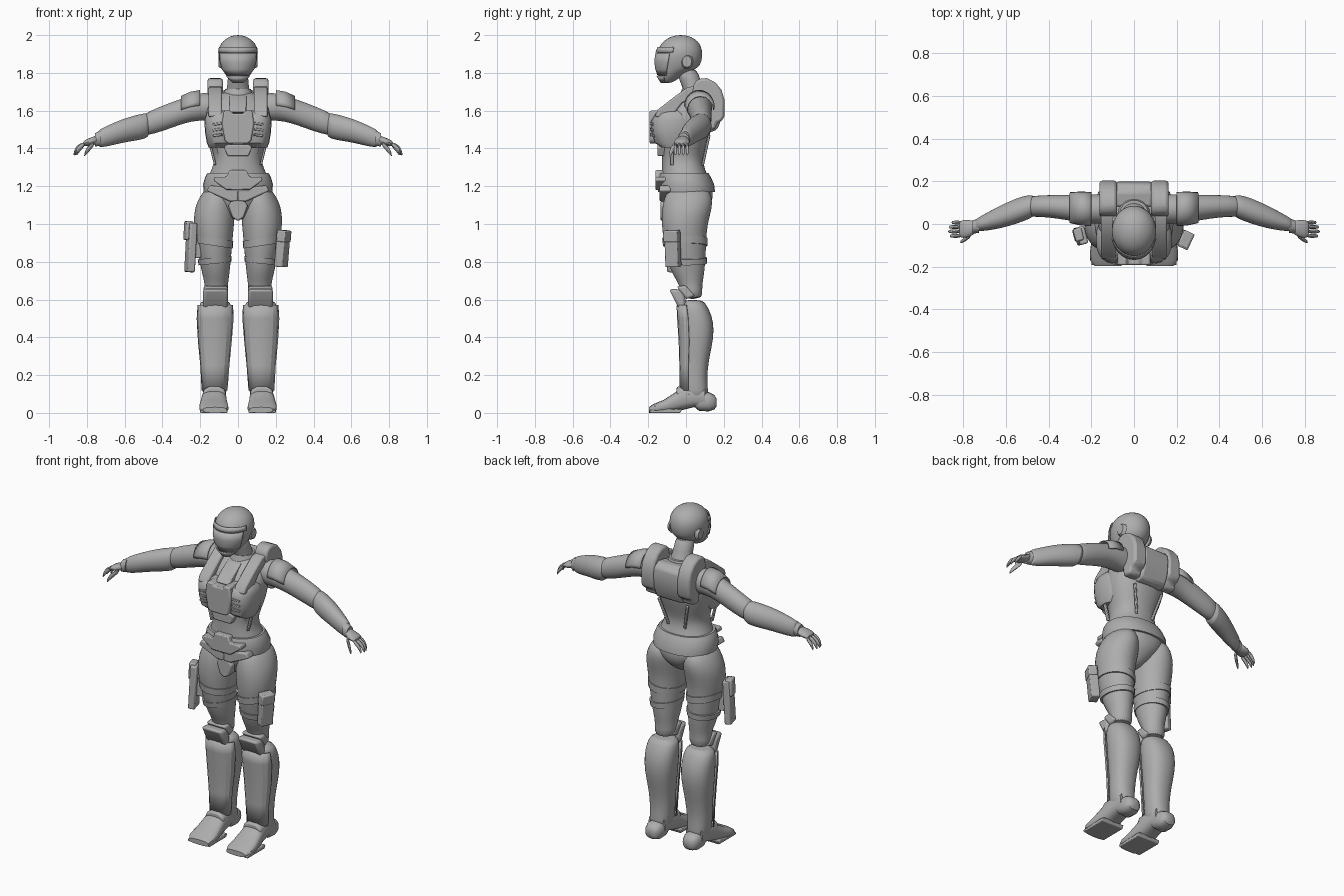
import bpy, bmesh, math
from mathutils import Matrix, Euler

grey = bpy.data.materials.new("suit_grey")
grey.diffuse_color = (0.42, 0.42, 0.42, 1)


def finish(name, bm, mirror=False, subd=0, solid=0, bevel=0, angle=35):
    me = bpy.data.meshes.new(name)
    bm.to_mesh(me)
    bm.free()
    me.materials.append(grey)
    ob = bpy.data.objects.new(name, me)
    bpy.context.collection.objects.link(ob)
    bpy.ops.object.select_all(action='DESELECT')
    ob.select_set(True)
    bpy.context.view_layer.objects.active = ob
    bpy.ops.object.shade_smooth_by_angle(angle=math.radians(angle))
    if solid:
        m = ob.modifiers.new("solid", 'SOLIDIFY')
        m.thickness, m.offset = solid, 1
    if bevel:
        m = ob.modifiers.new("bevel", 'BEVEL')
        m.width, m.segments, m.limit_method = bevel, 2, 'ANGLE'
    if subd:
        m = ob.modifiers.new("subd", 'SUBSURF')
        m.levels = m.render_levels = subd
    if mirror:
        ob.modifiers.new("mirror", 'MIRROR')
    return ob


def loft(name, axis, secs, n=20, arc=None, power=2.0, tilt=0, **kw):
    """Sections are (t, u0, u1, v0, v1) along an axis; arc in degrees makes an open plate."""
    bm = bmesh.new()
    rings = []
    for t, u0, u1, v0, v1 in secs:
        ring = []
        for i in range(n):
            a = (math.radians(arc[0] + (arc[1] - arc[0]) * i / (n - 1)) if arc
                 else 2 * math.pi * i / n)
            c, s = math.cos(a), math.sin(a)
            u = (u0 + u1) / 2 + (u1 - u0) / 2 * math.copysign(abs(c) ** (2 / power), c)
            v = (v0 + v1) / 2 + (v1 - v0) / 2 * math.copysign(abs(s) ** (2 / power), s)
            w = t + tilt * (u - (u0 + u1) / 2)
            p = {'Z': (u, v, w), 'X': (w, u, v), 'Y': (v, w, u)}[axis]
            ring.append(bm.verts.new(p))
        rings.append(ring)
    for r, q in zip(rings, rings[1:]):
        for i in range(n - 1 if arc else n):
            j = (i + 1) % n
            bm.faces.new((r[i], r[j], q[j], q[i]))
    if not arc:
        bm.faces.new(rings[0][::-1])
        bm.faces.new(rings[-1])
        bmesh.ops.recalc_face_normals(bm, faces=bm.faces)
    return finish(name, bm, **kw)


def prism(name, x0, x1, prof, **kw):
    """Side profile of (y, z) points extruded across x."""
    bm = bmesh.new()
    a = [bm.verts.new((x0, y, z)) for y, z in prof]
    b = [bm.verts.new((x1, y, z)) for y, z in prof]
    bm.faces.new(a)
    bm.faces.new(b[::-1])
    for i in range(len(prof)):
        j = (i + 1) % len(prof)
        bm.faces.new((a[j], a[i], b[i], b[j]))
    bmesh.ops.recalc_face_normals(bm, faces=bm.faces)
    return finish(name, bm, **kw)


def front_plate(name, y0, y1, prof, **kw):
    """Front profile of (x, z) points extruded along y."""
    ob = prism(name, y0, y1, prof, **kw)
    ob.data.transform(Matrix(((0, 1, 0, 0), (1, 0, 0, 0), (0, 0, 1, 0), (0, 0, 0, 1))))
    ob.data.flip_normals()
    return ob


def box(name, loc, size, rot=(0, 0, 0), **kw):
    bm = bmesh.new()
    m = Matrix.LocRotScale(loc, Euler([math.radians(r) for r in rot]), size)
    bmesh.ops.create_cube(bm, size=1, matrix=m)
    return finish(name, bm, **kw)


# Helmet: skull, raised visor, brow and ear caps
loft("helmet", 'Z', [(1.745, -.025, .025, -.125, -.08), (1.765, -.05, .05, -.14, -.045),
     (1.80, -.073, .073, -.15, .0), (1.825, -.088, .088, -.155, .068), (1.86, -.1, .1, -.158, .083),
     (1.90, -.107, .107, -.156, .089), (1.94, -.101, .101, -.143, .082), (1.97, -.08, .08, -.12, .062),
     (1.99, -.05, .05, -.085, .03), (2.0, -.02, .02, -.05, -.005)], n=24, subd=1)
loft("visor", 'Z', [(1.79, -.06, .06, -.147, -.01), (1.82, -.086, .086, -.158, .02),
     (1.86, -.098, .098, -.163, .05), (1.905, -.1, .1, -.157, .06)],
     arc=(-160, -20), solid=.005)
loft("brow", 'Z', [(1.908, -.105, .105, -.158, .085), (1.935, -.101, .101, -.148, .08)],
     arc=(-165, -15), solid=.004)
loft("ear_cap", 'X', [(.085, -.03, .04, 1.82, 1.90), (.103, -.02, .03, 1.83, 1.89)], n=10, mirror=True)
loft("jaw_guard", 'Z', [(1.75, -.03, .03, -.13, -.06), (1.785, -.068, .068, -.152, -.01)],
     arc=(-150, -30), solid=.005)
loft("neck", 'Z', [(1.66, -.075, .075, -.01, .12), (1.70, -.062, .062, -.01, .105),
     (1.76, -.054, .054, -.035, .075), (1.83, -.055, .055, -.06, .06)], subd=1)
loft("collar", 'Z', [(1.675, -.08, .08, -.03, .125), (1.71, -.064, .064, -.018, .108)], solid=.006)

# Torso and pelvis
loft("torso", 'Z', [(1.02, -.03, .03, -.075, .03), (1.05, -.055, .055, -.10, .08),
     (1.09, -.10, .10, -.115, .125), (1.14, -.155, .155, -.125, .147), (1.20, -.172, .172, -.13, .14),
     (1.26, -.155, .155, -.13, .112), (1.32, -.126, .126, -.127, .09), (1.37, -.127, .127, -.127, .095),
     (1.43, -.15, .15, -.13, .115), (1.50, -.167, .167, -.13, .135), (1.58, -.172, .172, -.125, .145),
     (1.64, -.16, .16, -.08, .142), (1.685, -.105, .105, -.03, .125), (1.705, -.06, .06, .0, .105)],
     n=28, power=2.2, subd=1)
loft("belt", 'Z', [(1.175, -.177, .177, -.142, .148), (1.21, -.178, .178, -.143, .142),
     (1.25, -.166, .166, -.14, .122), (1.265, -.157, .157, -.137, .115)],
     n=28, power=2.2, solid=.007)
front_plate("buckle", -.162, -.10, [(-.13, 1.23), (-.06, 1.18), (.06, 1.18), (.13, 1.23), (.125, 1.25),
            (.06, 1.25), (.045, 1.285), (-.045, 1.285), (-.06, 1.25), (-.125, 1.25)], bevel=.006)
front_plate("groin_plate", -.135, -.07, [(-.052, 1.10), (-.03, 1.035), (0, 1.015), (.03, 1.035),
            (.052, 1.10), (.03, 1.125), (-.03, 1.125)], bevel=.008)
front_plate("hip_panel", -.14, -.08, [(.0, 1.185), (.0, 1.12), (.045, 1.12), (.165, 1.175), (.15, 1.205)],
            mirror=True, bevel=.008)

# Chest armour: cups, centre block, upper and belly plates
loft("chest_side", 'Z', [(1.405, .03, .155, -.13, -.02), (1.43, .015, .165, -.165, .02),
     (1.49, .0, .175, -.182, .04), (1.55, .0, .178, -.182, .04), (1.585, .02, .168, -.16, .02),
     (1.60, .04, .15, -.13, -.01)], power=2.5, mirror=True)
front_plate("chest_block", -.193, -.09, [(-.085, 1.53), (-.07, 1.44), (-.05, 1.425), (.05, 1.425),
            (.07, 1.44), (.085, 1.53), (.075, 1.60), (.035, 1.60), (.03, 1.585), (-.03, 1.585),
            (-.035, 1.60), (-.075, 1.60)], bevel=.008)
for k, z in enumerate((1.47, 1.50, 1.53)):
    box("chest_rib_%d" % k, (.107, -.172, z), (.05, .025, .013), (0, 8, 18), mirror=True, bevel=.003)
front_plate("belly_plate", -.152, -.10, [(-.075, 1.405), (-.055, 1.36), (.055, 1.36), (.075, 1.405),
            (.06, 1.42), (-.06, 1.42)], bevel=.006)
prism("upper_chest_plate", -.045, .045, [(-.155, 1.59), (-.12, 1.625), (-.04, 1.68), (.02, 1.68), (-.05, 1.58)],
      bevel=.006)
prism("shoulder_strap", .085, .155, [(-.165, 1.57), (-.15, 1.605), (-.06, 1.675), (.01, 1.725),
      (.06, 1.73), (.06, 1.68), (-.02, 1.64), (-.09, 1.55)], mirror=True, bevel=.008)
for k, x in enumerate((.105, .135)):
    box("waist_cord_%d" % k, (x, -.075, 1.37), (.012, .02, .12), (0, 14, 0), mirror=True, bevel=.004)
box("back_cord", (.075, .105, 1.39), (.014, .014, .17), (-12, 15, 0), mirror=True, bevel=.004)

# Backpack
prism("pack_tower", .08, .162, [(.03, 1.70), (.045, 1.75), (.07, 1.77), (.11, 1.772), (.155, 1.75),
      (.188, 1.71), (.203, 1.66), (.203, 1.57), (.19, 1.545), (.165, 1.535), (.155, 1.50), (.10, 1.50),
      (.09, 1.6)], mirror=True, bevel=.014)
prism("pack_centre", -.085, .085, [(.08, 1.70), (.15, 1.71), (.19, 1.685), (.198, 1.64), (.19, 1.56),
      (.165, 1.50), (.13, 1.485), (.08, 1.50)], bevel=.012)

# Arms: upper sleeve, pads, forearm guard
loft("upper_arm", 'X', [(.08, .01, .13, 1.55, 1.68), (.15, .0, .14, 1.545, 1.695), (.21, .0, .14, 1.548, 1.695),
     (.28, .012, .136, 1.535, 1.67), (.36, .025, .137, 1.505, 1.643), (.44, .035, .135, 1.478, 1.61),
     (.52, .03, .128, 1.46, 1.575)], subd=1, mirror=True)
loft("shoulder_pad", 'X', [(.20, -.004, .144, 1.55, 1.704), (.25, -.001, .146, 1.545, 1.695),
     (.30, .01, .143, 1.535, 1.673)], arc=(0, 180), n=14, solid=.006, mirror=True)
loft("forearm_guard", 'X', [(.465, .038, .132, 1.475, 1.585), (.485, .025, .14, 1.45, 1.59),
     (.55, .0, .122, 1.44, 1.575), (.62, -.02, .09, 1.428, 1.553), (.69, -.032, .053, 1.41, 1.522),
     (.735, -.035, .027, 1.405, 1.50), (.74, -.03, .02, 1.415, 1.49)], subd=1, mirror=True)
loft("wrist_cuff", 'X', [(.725, -.042, .027, 1.412, 1.498), (.757, -.045, .017, 1.41, 1.482)],
     n=14, mirror=True)

# Hands
loft("palm", 'X', [(.735, -.04, .015, 1.425, 1.475), (.77, -.062, .02, 1.415, 1.462),
     (.80, -.068, .02, 1.413, 1.45), (.822, -.062, .014, 1.412, 1.438)], n=14, subd=1, mirror=True)
for k in range(4):
    y, r = -.056 + .021 * k, .0095
    d = (.0, .008, .004, -.008)[k]
    loft("finger_%d" % k, 'X', [(.81, y - r, y + r, 1.412, 1.436), (.835 + d, y - r, y + r, 1.395, 1.425),
         (.853 + d, y - r, y + r, 1.372, 1.408), (.863 + d, y - .006, y + .006, 1.357, 1.378)],
         n=8, subd=1, mirror=True)
loft("thumb", 'X', [(.76, -.06, -.03, 1.415, 1.44), (.785, -.08, -.055, 1.385, 1.425),
     (.805, -.09, -.07, 1.365, 1.40), (.815, -.092, -.08, 1.352, 1.37)], n=8, subd=1, mirror=True)

# Legs
loft("thigh", 'Z', [(.60, .055, .18, -.02, .09), (.66, .055, .176, -.03, .085), (.70, .05, .18, -.05, .09),
     (.76, .042, .196, -.085, .1), (.85, .034, .212, -.108, .106), (.93, .027, .226, -.122, .108),
     (1.0, .02, .236, -.13, .115), (1.08, .015, .232, -.128, .138), (1.14, .02, .207, -.115, .142),
     (1.20, .06, .165, -.09, .11)], n=24, subd=1, mirror=True)
loft("upper_strap", 'Z', [(.885, .028, .226, -.122, .113), (.925, .025, .23, -.126, .114)],
     n=24, tilt=.15, mirror=True)
loft("lower_strap", 'Z', [(.79, .036, .208, -.10, .11), (.822, .033, .214, -.107, .112)],
     n=24, tilt=-.1, mirror=True)
loft("boot_shaft", 'Z', [(.06, .065, .183, -.02, .12), (.12, .06, .19, -.022, .118), (.18, .055, .192, -.022, .112),
     (.27, .048, .197, -.022, .12), (.35, .038, .207, -.024, .138), (.44, .028, .216, -.028, .152),
     (.52, .027, .216, -.032, .138), (.57, .033, .21, -.032, .11), (.60, .05, .188, -.025, .09)],
     n=16, power=2.3, subd=1, mirror=True)
loft("shin_plate", 'Z', [(.12, .058, .19, -.03, .10), (.25, .048, .197, -.03, .10), (.38, .035, .21, -.034, .12),
     (.50, .025, .217, -.042, .12), (.57, .028, .212, -.045, .10)],
     n=9, arc=(-165, -15), power=2.4, solid=.005, mirror=True, angle=20)
prism("knee_pad", .052, .186, [(-.09, .655), (-.035, .655), (-.005, .62), (.0, .57), (-.022, .543), (-.045, .565)],
      mirror=True, bevel=.015)
prism("knee_band", .054, .182, [(-.05, .67), (.0, .675), (.05, .62), (.0, .60)], mirror=True, bevel=.012)

# Feet: shoe upper, toe sole, heel and ankle cuff
loft("shoe", 'Y', [(-.197, .0, .03, .06, .185), (-.17, .0, .048, .05, .205), (-.12, .0, .068, .052, .205),
     (-.07, .004, .10, .058, .198), (-.02, .015, .135, .062, .19), (.04, .03, .145, .065, .185),
     (.10, .03, .14, .07, .18)], power=2.8, mirror=True)
prism("toe_sole", .056, .2, [(-.192, 0), (-.192, .016), (-.05, .022), (-.02, .02), (-.03, 0)],
      mirror=True, bevel=.004)
loft("heel", 'Y', [(.04, .035, .10, .08, .17), (.07, .01, .11, .072, .178), (.12, .008, .11, .072, .178),
     (.15, .018, .095, .083, .167), (.162, .035, .075, .1, .15)], power=2.6, n=16, mirror=True)
front_plate("ankle_plate", -.05, .03, [(.062, .09), (.19, .09), (.18, .125), (.15, .14), (.10, .14), (.07, .125)],
            mirror=True, bevel=.012)

# Thigh holster on one side, pouch on the other
box("holster", (-.25, -.055, .875), (.04, .085, .26), (0, 3, 15), bevel=.008)
box("holster_grip", (-.262, -.05, .965), (.04, .06, .10), (0, 3, 15), bevel=.008)
box("holster_mount", (-.22, -.04, .88), (.04, .05, .12), (0, 0, 15), bevel=.005)
box("pouch", (.235, -.07, .87), (.05, .075, .195), (0, 5, -25), bevel=.006)
box("pouch_flap", (.243, -.075, .935), (.05, .082, .06), (0, 5, -25), bevel=.006)
